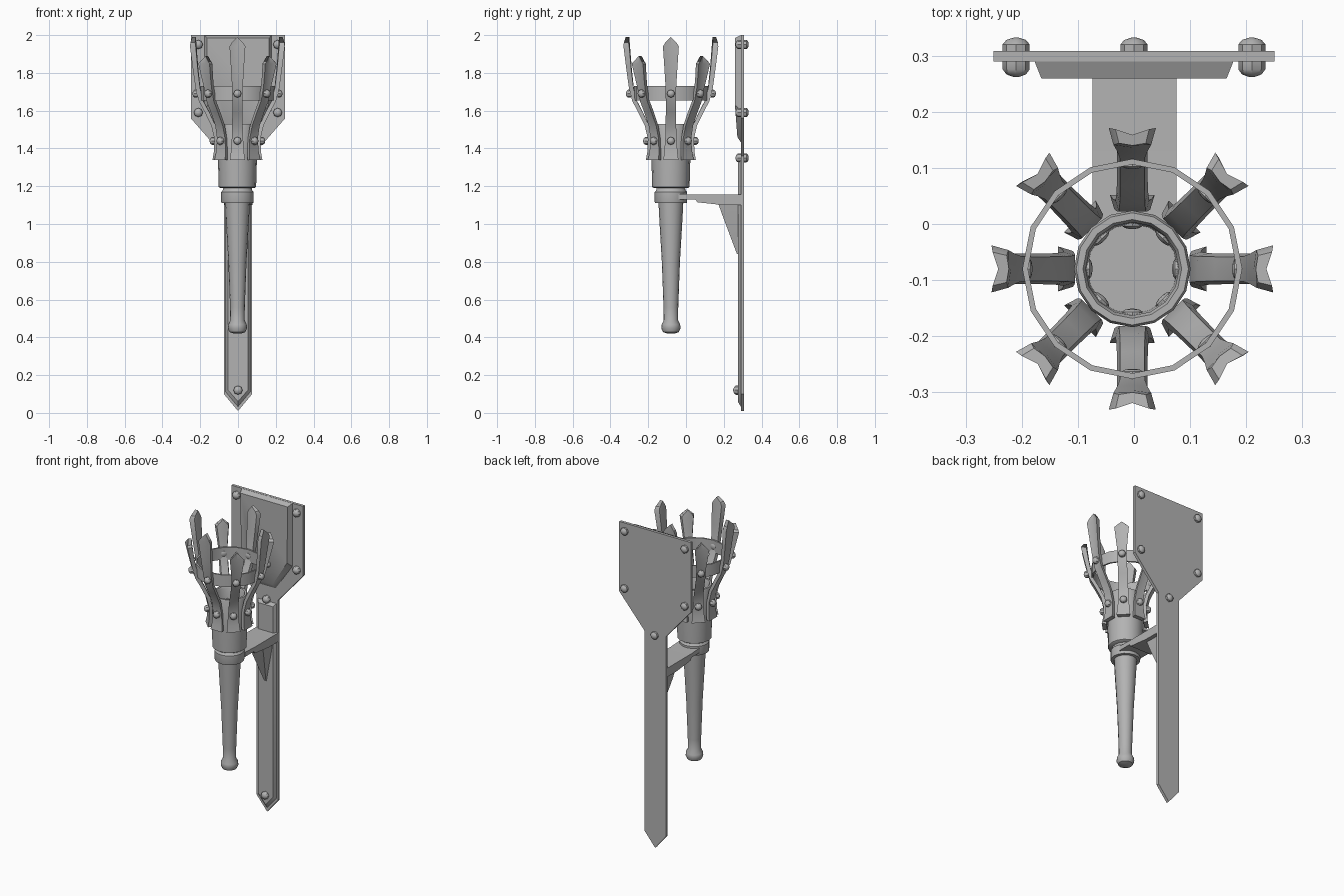
import bpy, bmesh, math
from mathutils import Matrix, Vector

cube = bpy.data.objects.get("Cube")
if cube:
    bpy.data.objects.remove(cube, do_unlink=True)

iron = bpy.data.materials.new("grey iron")
iron.use_nodes = True
COLOR = (0.45, 0.45, 0.45, 1)
iron.diffuse_color = COLOR
iron.node_tree.nodes["Principled BSDF"].inputs["Base Color"].default_value = COLOR
AXIS = Vector((-0.003, -0.08, 0))


def finish(name, bm, matrix=Matrix(), angle=35):
    bmesh.ops.recalc_face_normals(bm, faces=bm.faces)
    mesh = bpy.data.meshes.new(name)
    bm.to_mesh(mesh)
    bm.free()
    mesh.materials.append(iron)
    ob = bpy.data.objects.new(name, mesh)
    bpy.context.collection.objects.link(ob)
    ob.matrix_world = matrix
    bpy.ops.object.select_all(action='DESELECT')
    ob.select_set(True)
    bpy.context.view_layer.objects.active = ob
    bpy.ops.object.shade_smooth_by_angle(angle=math.radians(angle))
    return ob


def loft(name, rings, matrix=Matrix(), closed=False):
    """Skin matching loops of points; cap the ends unless the loops close up."""
    bm = bmesh.new()
    loops = [[bm.verts.new(p) for p in ring] for ring in rings]
    n = len(loops[0])
    pairs = list(zip(loops, loops[1:])) + ([(loops[-1], loops[0])] if closed else [])
    for a, b in pairs:
        for i in range(n):
            j = (i + 1) % n
            bm.faces.new((a[i], a[j], b[j], b[i]))
    if not closed:
        bm.faces.new(loops[0])
        bm.faces.new(loops[-1])
    return finish(name, bm, matrix)


def lathe(name, profile, sides, matrix, closed=False):
    rings = [[(r * math.cos(math.tau * k / sides), r * math.sin(math.tau * k / sides), z)
              for k in range(sides)] for r, z in profile]
    return loft(name, rings, matrix, closed)


def mirrored(half):
    """Complete an (x, z) outline whose right half runs from top to bottom."""
    return half + [(-x, z) for x, z in reversed(half) if x > 0]


def layer(half, y):
    return [(x, y, z) for x, z in mirrored(half)]


def rivet(name, place, direction, radius=0.024, height=0.03):
    profile = [(radius, 0), (radius, height * 0.55), (radius * 0.72, height * 0.85),
               (radius * 0.2, height)]
    rot = Vector(direction).to_track_quat('Z', 'Y').to_matrix().to_4x4()
    lathe(name, profile, 8, Matrix.Translation(place) @ rot)


# Wall plate with a shield-shaped head and a pointed strip
plate = [(0.25, 2), (0.25, 1.56), (0.075, 1.36), (0.075, 0.1), (0, 0.01)]
loft("wall_plate", [layer(plate, 0.29), layer(plate, 0.308)])

# Raised panel on the head
panel_base = [(0.178, 2), (0.178, 1.6), (0.06, 1.43)]
panel_face = [(0.165, 1.985), (0.16, 1.63), (0.05, 1.46)]
face = [(x, 0.259 if z > 1.5 else 0.272, z) for x, z in mirrored(panel_face)]
loft("head_panel", [layer(panel_base, 0.292), face])

# Raised rib on the strip
rib_base = [(0.067, 1.34), (0.067, 0.11), (0, 0.03)]
rib_face = [(0.052, 1.32), (0.052, 0.12), (0, 0.06)]
loft("strip_rib", [layer(rib_base, 0.292), layer(rib_face, 0.274)])

# Bolts through the plate
for x, z in [(-0.21, 1.95), (0.21, 1.95), (-0.21, 1.59), (0.21, 1.59), (0, 1.35)]:
    rivet("plate_bolt_front", (x, 0.292, z), (0, -1, 0))
    rivet("plate_bolt_back", (x, 0.306, z), (0, 1, 0), 0.024, 0.026)
rivet("lower_plate_bolt", (0, 0.28, 0.12), (0, -1, 0))

# Bracket arm and the gusset below it
arm = [(-0.04, 1.13), (0.05, 1.13), (0.06, 1.115), (0.2, 1.1), (0.3, 1.1),
       (0.3, 1.155), (0.05, 1.155), (-0.04, 1.16)]
loft("bracket_arm", [[(x, y, z) for y, z in arm] for x in (-0.074, 0.076)])
loft("bracket_gusset", [
    [(-0.052, 0.17, 1.11), (0.052, 0.17, 1.11), (0.052, 0.295, 1.11), (-0.052, 0.295, 1.11)],
    [(-0.042, 0.195, 1.04), (0.042, 0.195, 1.04), (0.042, 0.295, 1.04), (-0.042, 0.295, 1.04)],
    [(-0.006, 0.27, 0.84), (0.006, 0.27, 0.84), (0.006, 0.295, 0.84), (-0.006, 0.295, 0.84)]])

# Torch body
axis = Matrix.Translation(AXIS)
lathe("handle", [(0.02, 0.42), (0.042, 0.428), (0.051, 0.448), (0.049, 0.468), (0.038, 0.49),
                 (0.039, 0.56), (0.048, 0.8), (0.062, 1.04), (0.066, 1.12)], 16, axis)
lathe("collar", [(0.084, 1.112), (0.086, 1.118), (0.086, 1.17), (0.078, 1.178),
                 (0.074, 1.2)], 16, axis)
lathe("cup", [(0.09, 1.19), (0.099, 1.196), (0.103, 1.34), (0.104, 1.52), (0.1, 1.53),
              (0.088, 1.53), (0.083, 1.52), (0.08, 1.38)], 16, axis)
lathe("basket_ring", [(0.196, 1.655), (0.196, 1.73), (0.186, 1.73), (0.186, 1.655)],
      16, axis, closed=True)

# Prongs: inner radius, height, half width, thickness, notch depth
STATIONS = [(0.106, 1.34, 0.040, 0.026, 0.0), (0.103, 1.38, 0.035, 0.022, 0.0),
            (0.102, 1.45, 0.030, 0.020, 0.0), (0.116, 1.52, 0.028, 0.022, 0.002),
            (0.148, 1.59, 0.027, 0.024, 0.003), (0.180, 1.65, 0.027, 0.024, 0.004),
            (0.198, 1.72, 0.028, 0.024, 0.005), (0.210, 1.82, 0.034, 0.026, 0.008),
            (0.221, 1.94, 0.042, 0.030, 0.012), (0.224, 1.96, 0.030, 0.025, 0.010)]


def prong(angle, drop):
    rings = []
    for k, (r, z, w, t, notch) in enumerate(STATIONS):
        z -= drop * max(0, (z - 1.72) / 0.24)
        peak = 0.03 if k == len(STATIONS) - 1 else 0
        rings.append([(r, -w * 0.8, z), (r - notch * 0.4, 0, z + peak), (r, w * 0.8, z),
                      (r + t, w, z), (r + t - notch, 0, z + peak), (r + t, -w, z)])
    loft("prong", rings, axis @ Matrix.Rotation(angle, 4, 'Z'))


for k in range(8):
    a = k * math.tau / 8
    out = Vector((math.cos(a), math.sin(a), 0))
    prong(a, 0.1 if k % 2 else 0)
    rivet("prong_rivet_upper", AXIS + out * 0.212 + Vector((0, 0, 1.69)), out, 0.021, 0.026)
    rivet("prong_rivet_lower", AXIS + out * 0.12 + Vector((0, 0, 1.44)), out, 0.021, 0.027)
    rivet("prong_rivet_inner", AXIS + out * 0.188 + Vector((0, 0, 1.69)), -out, 0.018, 0.01)
    rivet("cup_rivet_inner", AXIS + out * 0.083 + Vector((0, 0, 1.44)), -out, 0.018, 0.012)
